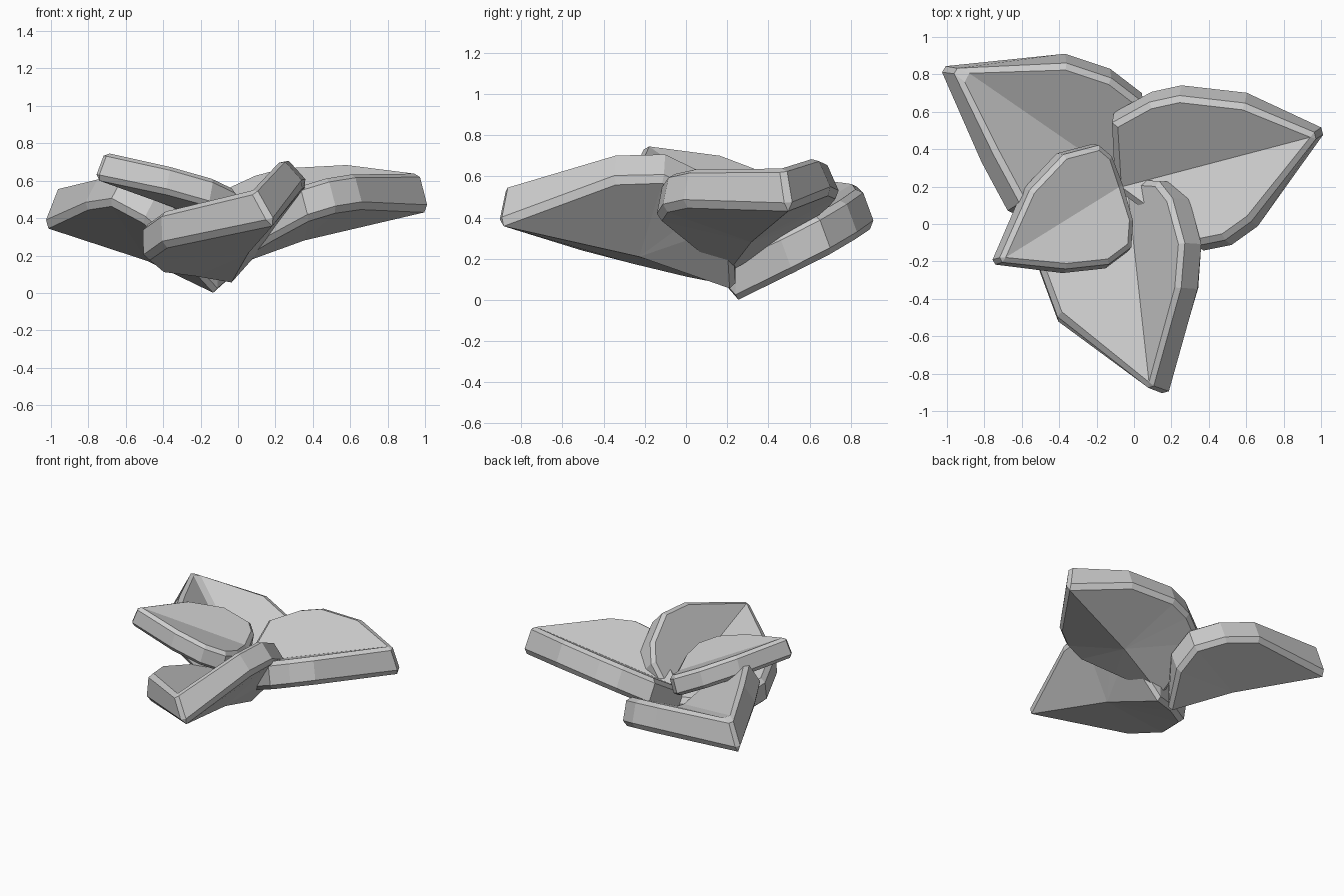
import bpy, bmesh
from mathutils import Vector as V

if "Cube" in bpy.data.objects:
    bpy.data.objects.remove(bpy.data.objects["Cube"])


def wing_points(base, tip, outline, height):
    """Lay a wing outline flat on the plane through base, tip and its raised first point."""
    first = V((*outline[0], height))
    n = (tip - base).cross(first - base).normalized()
    if n.z < 0:
        n = -n
    pts = []
    for x, y in outline:
        z = base.z - (n.x * (x - base.x) + n.y * (y - base.y)) / n.z
        pts.append(V((x, y, z)))
    return pts, n


def leaf(name, base, tip, wings, thick, chamfer=0.03):
    """Thick leaf folded along base-tip; wings are (outline from tip to base, height)."""
    base, tip, up = V(base), V(tip), V((0, 0, 1))
    data = [wing_points(base, tip, o, h) for o, h in wings]
    na, nb = data[0][1], data[1][1]
    mid = (na + nb) / (1 + na.dot(nb))          # mitred fold direction
    bm = bmesh.new()

    def pair(p, n):
        return bm.verts.new(p), bm.verts.new(p - n * thick)
    b, t = pair(base, up * 1.12), pair(tip, mid)
    # the keel underneath arches a little
    keel = bm.verts.new(b[1].co.lerp(t[1].co, 0.4) + up * 0.035)
    for pts, n in data:
        down = n * 0.75 + up * 0.25
        rim = [t] + [pair(p, down) for p in pts] + [b]
        bm.faces.new([v[0] for v in rim])
        bm.faces.new([v[1] for v in rim[:3]] + [keel])
        for p, q in zip(rim[2:], rim[3:]):
            bm.faces.new((p[1], q[1], keel))
        for p, q in zip(rim, rim[1:]):
            bm.faces.new((p[0], q[0], q[1], p[1]))
    bmesh.ops.recalc_face_normals(bm, faces=bm.faces)
    me = bpy.data.meshes.new(name)
    bm.to_mesh(me)
    bm.free()
    ob = bpy.data.objects.new(name, me)
    bpy.context.collection.objects.link(ob)
    # chamfered rim
    mod = ob.modifiers.new("chamfer", 'BEVEL')
    mod.width = chamfer
    mod.segments = 1
    mod.limit_method = 'ANGLE'
    mod.angle_limit = 1.0
    return ob


# right leaf
leaf("right_leaf", (-0.1, 0.19, 0.34), (0.985, 0.475, 0.65), [
    ([(0.59, 0.635), (0.24, 0.675), (0.08, 0.64), (-0.12, 0.53)], 0.7),
    ([(0.62, 0.02), (0.48, -0.08), (0.33, -0.11), (0.12, 0.03)], 0.645)], 0.2)

# back left leaf, lowest in the stack
leaf("back_left_leaf", (-0.11, 0.24, 0.225), (-0.965, 0.83, 0.58), [
    ([(-0.36, 0.85), (-0.12, 0.77), (0.05, 0.64), (0.05, 0.45)], 0.55),
    ([(-0.74, 0.38), (-0.6, 0.12), (-0.42, 0.04), (-0.25, 0.08)], 0.63)], 0.21)

# front leaf
leaf("front_leaf", (-0.04, 0.24, 0.27), (0.085, -0.89, 0.56), [
    ([(0.235, -0.34), (0.255, -0.1), (0.19, 0.14), (0.12, 0.23)], 0.72),
    ([(-0.41, -0.49), (-0.51, -0.22), (-0.43, 0.06), (-0.25, 0.18)], 0.44)], 0.2)

# small top leaf
leaf("top_leaf", (-0.06, 0.21, 0.47), (-0.72, -0.2, 0.76), [
    ([(-0.55, 0.18), (-0.37, 0.37), (-0.18, 0.42), (-0.11, 0.36)], 0.71),
    ([(-0.36, -0.235), (-0.13, -0.21), (-0.01, -0.12), (0.0, 0.02)], 0.68)], 0.155, 0.025)
